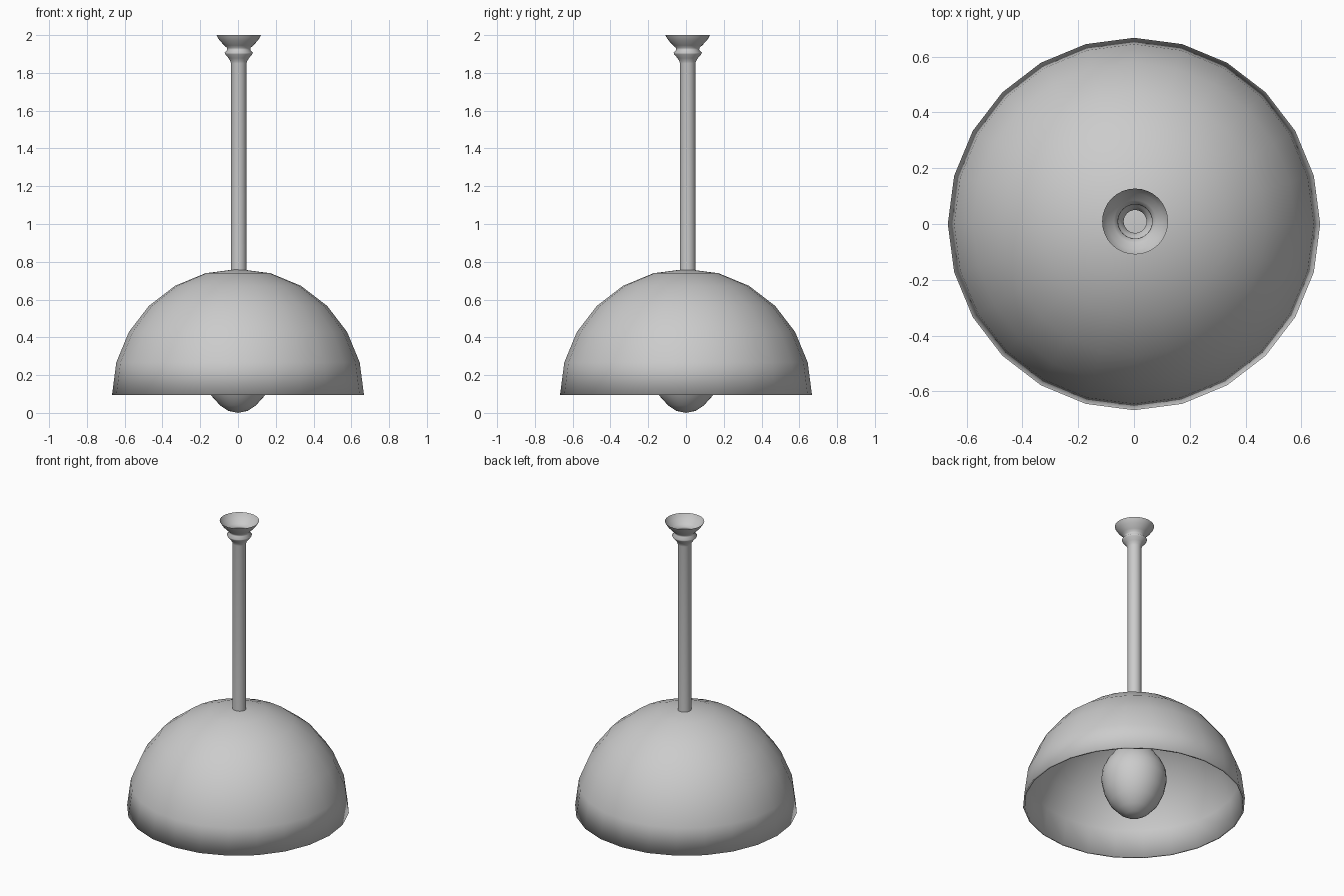
import bpy, bmesh
from math import sin, cos, pi

cube = bpy.data.objects.get("Cube")
if cube:
    bpy.data.objects.remove(cube, do_unlink=True)

# One plain grey finish for every part
grey = bpy.data.materials.new("plain_grey")
grey.use_nodes = True
grey.diffuse_color = (0.6, 0.6, 0.6, 1)
bsdf = next(n for n in grey.node_tree.nodes if n.type == 'BSDF_PRINCIPLED')
bsdf.inputs["Base Color"].default_value = grey.diffuse_color


def lathe(name, profile, segments, centre=(0, 0)):
    """Revolve (radius, height) points, listed bottom to top, about z."""
    bm = bmesh.new()
    rings = []
    for r, z in profile:
        rings.append([bm.verts.new((r * cos(2 * pi * i / segments),
                                    r * sin(2 * pi * i / segments), z))
                      for i in range(segments)])
    for low, high in zip(rings, rings[1:]):
        for i in range(segments):
            j = (i + 1) % segments
            bm.faces.new((low[i], low[j], high[j], high[i]))
    bmesh.ops.remove_doubles(bm, verts=bm.verts, dist=1e-5)
    for face in bm.faces:
        face.smooth = True
    mesh = bpy.data.meshes.new(name)
    bm.to_mesh(mesh)
    bm.free()
    mesh.materials.append(grey)
    obj = bpy.data.objects.new(name, mesh)
    obj.location = (*centre, 0)
    bpy.context.collection.objects.link(obj)
    return obj


# Half-sphere shade with a thin wall
radius, rim = 0.667, 0.095
steps = 6
dome = [(radius * cos(pi / 2 * k / steps), rim + radius * sin(pi / 2 * k / steps))
        for k in range(steps)] + [(0, rim + radius)]
shade = lathe("shade", dome, 24)
wall = shade.modifiers.new("wall", 'SOLIDIFY')
wall.thickness = 0.012
wall.offset = -1

# Hollow stem flaring into a collar and an open ceiling cup
lathe("stem_and_ceiling_cup", [
    (0.041, 0.74), (0.041, 1.85), (0.044, 1.862), (0.054, 1.878),
    (0.071, 1.898), (0.075, 1.907), (0.061, 1.922), (0.062, 1.932),
    (0.076, 1.945), (0.1, 1.97), (0.112, 1.988), (0.118, 2.0),
], 32, (0.004, 0.009))

# Pear-shaped bulb with its neck running up into the shade
lathe("bulb", [
    (0, 0), (0.05, 0.01), (0.095, 0.04), (0.145, 0.095), (0.18, 0.17),
    (0.196, 0.25), (0.191, 0.31), (0.165, 0.37), (0.125, 0.425),
    (0.1, 0.48), (0.092, 0.55), (0.09, 0.735),
], 32)
